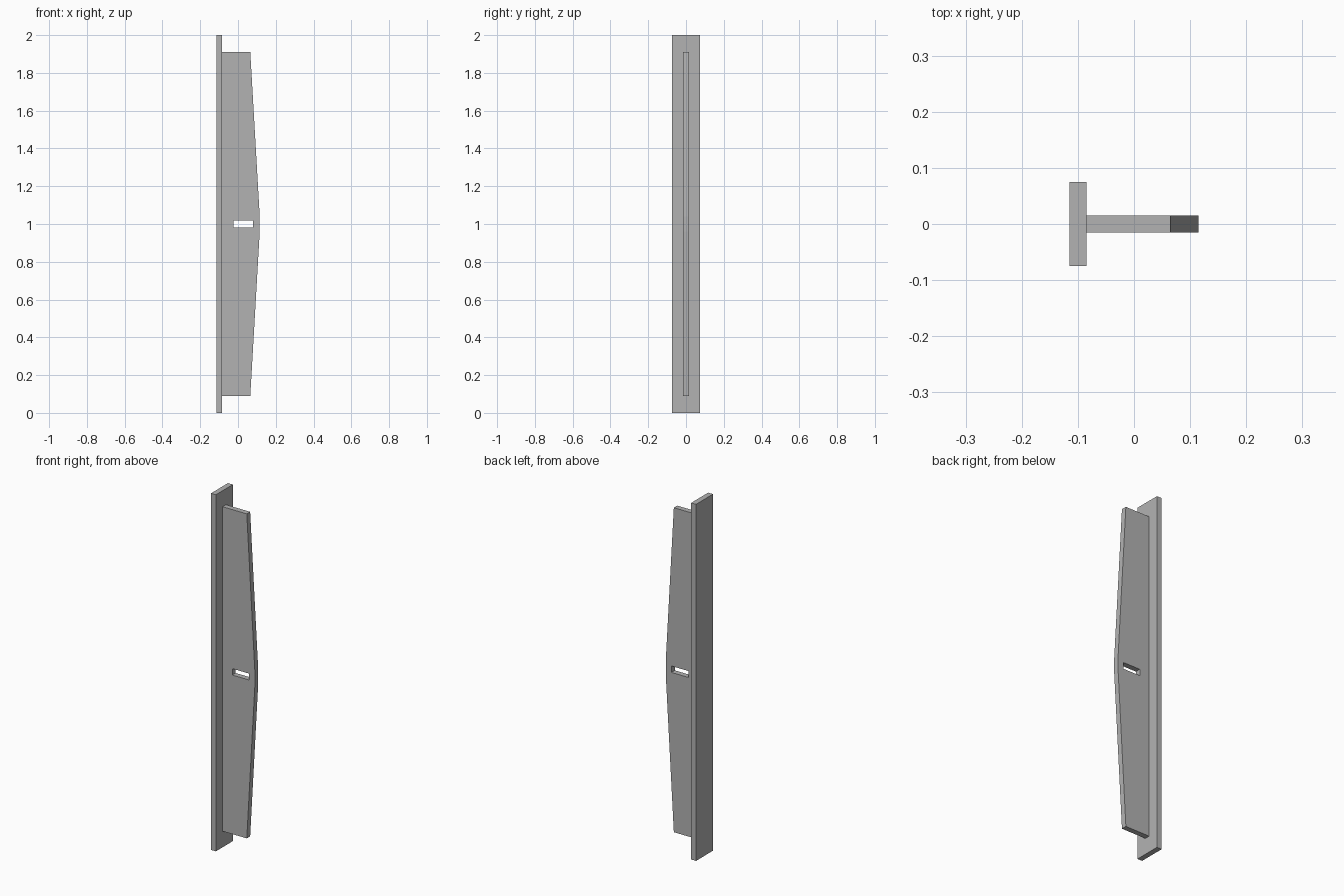
import bpy
import bmesh

cube = bpy.data.objects.get("Cube")
if cube:
    bpy.data.objects.remove(cube, do_unlink=True)

grey = bpy.data.materials.new("grey")
grey.use_nodes = True
grey.diffuse_color = (0.45, 0.45, 0.45, 1)
grey.node_tree.nodes["Principled BSDF"].inputs["Base Color"].default_value = (0.45, 0.45, 0.45, 1)


def plate(name, outline, half_depth):
    """Extrude an x-z outline symmetrically along y."""
    bm = bmesh.new()
    face = bm.faces.new([bm.verts.new((x, -half_depth, z)) for x, z in outline])
    grown = bmesh.ops.extrude_face_region(bm, geom=[face])["geom"]
    verts = [g for g in grown if isinstance(g, bmesh.types.BMVert)]
    bmesh.ops.translate(bm, verts=verts, vec=(0, 2 * half_depth, 0))
    bmesh.ops.recalc_face_normals(bm, faces=bm.faces)
    mesh = bpy.data.meshes.new(name)
    bm.to_mesh(mesh)
    bm.free()
    mesh.materials.append(grey)
    obj = bpy.data.objects.new(name, mesh)
    bpy.context.collection.objects.link(obj)
    return obj


def rectangle(x0, x1, z0, z1):
    return [(x0, z0), (x1, z0), (x1, z1), (x0, z1)]


# Tall flat backing plate
plate("back_plate", rectangle(-0.115, -0.085, 0, 2), 0.075)

# Tapered fin, widest at mid height
lower = [(-0.085, 0.09), (0.065, 0.09), (0.115, 0.96)]
upper = [(x, 2 - z) for x, z in reversed(lower)]
fin = plate("fin", lower + upper, 0.015)

# Slot through the middle of the fin
cutter = plate("slot_cutter", rectangle(-0.025, 0.08, 0.982, 1.018), 0.05)
cutter.hide_render = True
cutter.hide_viewport = False
slot = fin.modifiers.new("slot", "BOOLEAN")
slot.operation = "DIFFERENCE"
slot.solver = "EXACT"
slot.object = cutter
bpy.context.view_layer.objects.active = fin
bpy.ops.object.modifier_apply(modifier=slot.name)
bpy.data.objects.remove(cutter, do_unlink=True)
